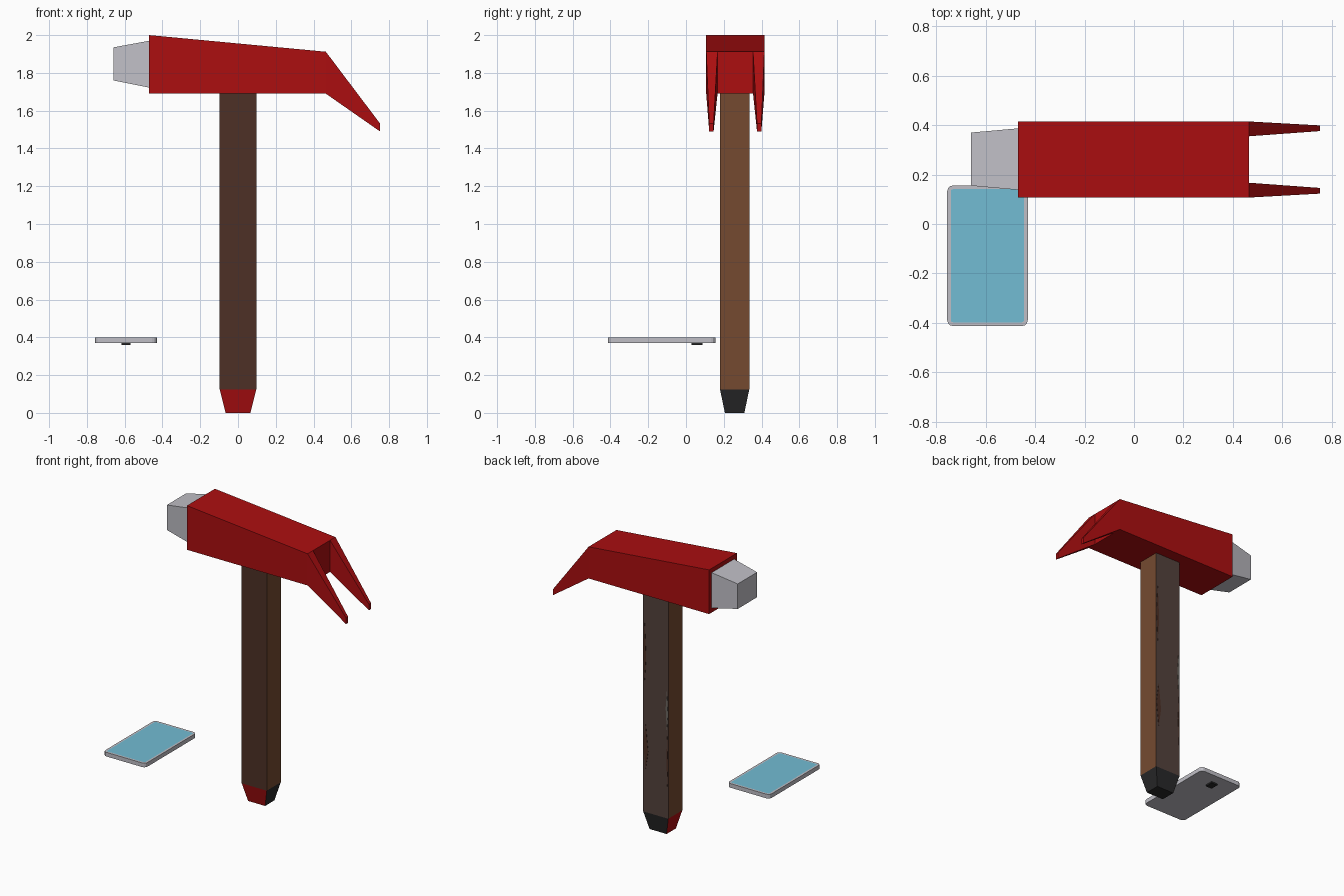
import bpy, bmesh

if "Cube" in bpy.data.objects:
    bpy.data.objects.remove(bpy.data.objects["Cube"])


def mat(name, r, g, b):
    m = bpy.data.materials.new(name)
    lin = lambda c: ((c / 255 + 0.055) / 1.055) ** 2.4 if c > 10 else c / 255 / 12.92
    m.diffuse_color = (lin(r), lin(g), lin(b), 1)
    m.use_nodes = True
    m.node_tree.nodes["Principled BSDF"].inputs["Base Color"].default_value = m.diffuse_color
    return m


RED = mat("red paint", 172, 14, 16)
SILVER = mat("silver metal", 192, 191, 198)
DARK_WOOD = mat("dark wood", 77, 48, 38)
WOOD = mat("brown wood", 117, 74, 48)
GREY_WOOD = mat("greyish wood", 84, 66, 60)
WORN = mat("worn grey", 108, 104, 98)
BLACK = mat("black rubber", 40, 40, 41)
SCREEN = mat("blue screen", 114, 188, 212)


def finish(name, bm, mats, rule=None):
    bmesh.ops.recalc_face_normals(bm, faces=bm.faces)
    bm.normal_update()
    if rule:
        for f in bm.faces:
            f.material_index = rule(f)
    me = bpy.data.meshes.new(name)
    bm.to_mesh(me)
    bm.free()
    for m in mats:
        me.materials.append(m)
    ob = bpy.data.objects.new(name, me)
    bpy.context.collection.objects.link(ob)
    return ob


def loft(name, start, end, mats, rule=None):
    """Solid between two four-point sections."""
    bm = bmesh.new()
    a = [bm.verts.new(p) for p in start]
    b = [bm.verts.new(p) for p in end]
    bm.faces.new(a)
    bm.faces.new(b)
    for i in range(4):
        j = (i + 1) % 4
        bm.faces.new((a[i], a[j], b[j], b[i]))
    return finish(name, bm, mats, rule)


def rect_x(x, y0, y1, z0, z1):
    return [(x, y0, z0), (x, y1, z0), (x, y1, z1), (x, y0, z1)]


def rect_z(z, x0, x1, y0, y1):
    return [(x0, y0, z), (x1, y0, z), (x1, y1, z), (x0, y1, z)]


# Hammer head, striking face and the two claws
loft("hammer_head", rect_x(-0.47, 0.107, 0.415, 1.69, 2.0),
     rect_x(0.465, 0.107, 0.415, 1.69, 1.912), [RED])
loft("striking_face", rect_x(-0.66, 0.155, 0.37, 1.76, 1.935),
     rect_x(-0.47, 0.138, 0.387, 1.722, 1.97), [SILVER])
MID = 0.261
for side, label in ((-1, "front"), (1, "back")):
    y = lambda d: MID + side * d
    loft(label + "_claw", rect_x(0.465, y(0.154), y(0.094), 1.69, 1.912),
         rect_x(0.752, y(0.138), y(0.115), 1.49, 1.532), [RED])


# Handle: dark front, brown sides, greyish back
def handle_rule(f):
    return 0 if f.normal.y < -0.5 else 2 if f.normal.y > 0.5 else 1


loft("handle", rect_z(0.125, -0.097, 0.097, 0.18, 0.335),
     rect_z(1.69, -0.097, 0.097, 0.18, 0.335), [DARK_WOOD, WOOD, GREY_WOOD], handle_rule)


# Handle end cap: red on the front and left, black elsewhere
def cap_rule(f):
    return 0 if f.normal.y < -0.5 or f.normal.x < -0.5 else 1


loft("handle_end_cap", rect_z(0, -0.066, 0.066, 0.206, 0.309),
     rect_z(0.125, -0.097, 0.097, 0.18, 0.335), [RED, BLACK], cap_rule)

# Worn patches on the back of the handle, as thin plates
for i, (x, w, z0, z1, m) in enumerate((
        (0.085, 0.011, 1.05, 1.45, DARK_WOOD), (0.077, 0.019, 0.43, 0.74, DARK_WOOD),
        (-0.087, 0.009, 0.74, 1.02, WORN), (-0.09, 0.006, 0.35, 0.7, DARK_WOOD))):
    c, h = (z0 + z1) / 2, (z1 - z0) / 2
    diamond = lambda y: [(x - w, y, c - h * 0.2), (x, y, z0), (x + w, y, c + h * 0.1), (x, y, z1)]
    loft("worn_patch_%d" % i, diamond(0.334), diamond(0.337), [m])


# Phone: rounded slab with an inset screen
def rounded_slab():
    bm = bmesh.new()
    lower = [bm.verts.new(p) for p in rect_z(0.37, -0.756, -0.43, -0.413, 0.156)]
    base = bm.faces.new(lower)
    up = bmesh.ops.extrude_face_region(bm, geom=[base])
    bmesh.ops.translate(bm, vec=(0, 0, 0.029),
                        verts=[v for v in up["geom"] if isinstance(v, bmesh.types.BMVert)])
    corners = [e for e in bm.edges if abs(e.verts[0].co.z - e.verts[1].co.z) > 0.01]
    bmesh.ops.bevel(bm, geom=corners, offset=0.024, segments=3, profile=0.5, affect='EDGES')
    bmesh.ops.recalc_face_normals(bm, faces=bm.faces)
    bm.normal_update()
    top = [f for f in bm.faces if f.normal.z > 0.9]
    bmesh.ops.inset_region(bm, faces=top, thickness=0.015)
    for f in top:
        f.material_index = 1
    return bm


finish("phone", rounded_slab(), [SILVER, SCREEN])
loft("phone_camera", rect_z(0.36, -0.618, -0.57, 0.03, 0.088),
     rect_z(0.37, -0.618, -0.57, 0.03, 0.088), [BLACK])
